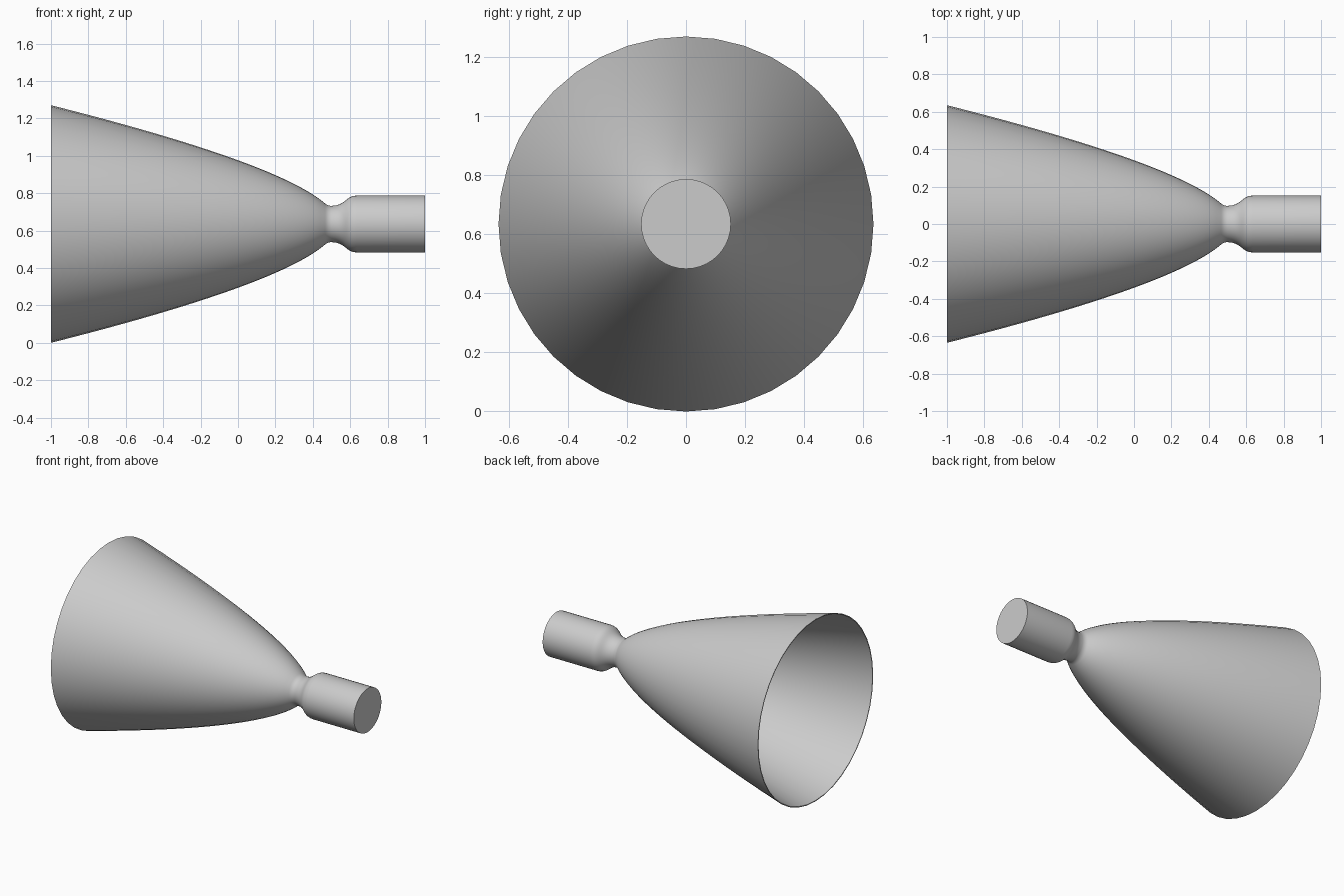
import bpy
import bmesh
import math
from mathutils import Vector

SEGMENTS = 40
AXIS_Z = 0.635
WALL = 0.006

if "Cube" in bpy.data.objects:
    bpy.data.objects.remove(bpy.data.objects["Cube"], do_unlink=True)

metal = bpy.data.materials.new("grey_metal")
metal.use_nodes = True
GREY = (0.6, 0.6, 0.6, 1)
metal.diffuse_color = GREY
metal.node_tree.nodes["Principled BSDF"].inputs["Base Color"].default_value = GREY


def bezier(points, steps):
    """Sample a quadratic or cubic Bezier as (x, radius) pairs."""
    n = len(points) - 1
    samples = []
    for i in range(steps + 1):
        t = i / steps
        p = Vector((0, 0))
        for k, c in enumerate(points):
            p += Vector(c) * math.comb(n, k) * t ** k * (1 - t) ** (n - k)
        samples.append(p)
    return samples


def revolve(name, profile):
    """Spin an (x, radius) profile around the long axis."""
    bm = bmesh.new()
    rings = []
    for x, r in profile:
        if r < 1e-5:
            rings.append([bm.verts.new((x, 0, AXIS_Z))] * SEGMENTS)
            continue
        ring = []
        for i in range(SEGMENTS):
            a = math.tau * i / SEGMENTS
            ring.append(bm.verts.new((x, r * math.sin(a), AXIS_Z + r * math.cos(a))))
        rings.append(ring)
    for a, b in zip(rings, rings[1:]):
        for i in range(SEGMENTS):
            j = (i + 1) % SEGMENTS
            corners = list(dict.fromkeys((a[i], a[j], b[j], b[i])))
            bm.faces.new(corners)
    bmesh.ops.recalc_face_normals(bm, faces=bm.faces)
    mesh = bpy.data.meshes.new(name)
    bm.to_mesh(mesh)
    bm.free()
    mesh.materials.append(metal)
    obj = bpy.data.objects.new(name, mesh)
    bpy.context.collection.objects.link(obj)
    bpy.ops.object.select_all(action="DESELECT")
    obj.select_set(True)
    bpy.context.view_layer.objects.active = obj
    bpy.ops.object.shade_smooth_by_angle(angle=math.radians(35))
    return obj


# Bell, rounded throat and converging section leading to the chamber
bell = bezier([(-1, 0.635), (0.21, 0.33), (0.465, 0.11)], 24)
throat = bezier([(0.465, 0.11), (0.48, 0.097), (0.5, 0.097)], 5)
converging = bezier([(0.5, 0.097), (0.58, 0.1), (0.575, 0.152), (0.635, 0.152)], 10)
outer = bell + throat[1:] + converging[1:] + [Vector((1, 0.152))]

# Hollow inside, offset by the wall thickness
inner = [Vector((p.x, p.y - WALL)) for p in outer[:-1]]
inner.append(Vector((1 - WALL, 0.152 - WALL)))
closed = [Vector((1 - WALL, 0))] + inner[::-1] + outer + [Vector((1, 0))]
revolve("rocket_nozzle", closed)
